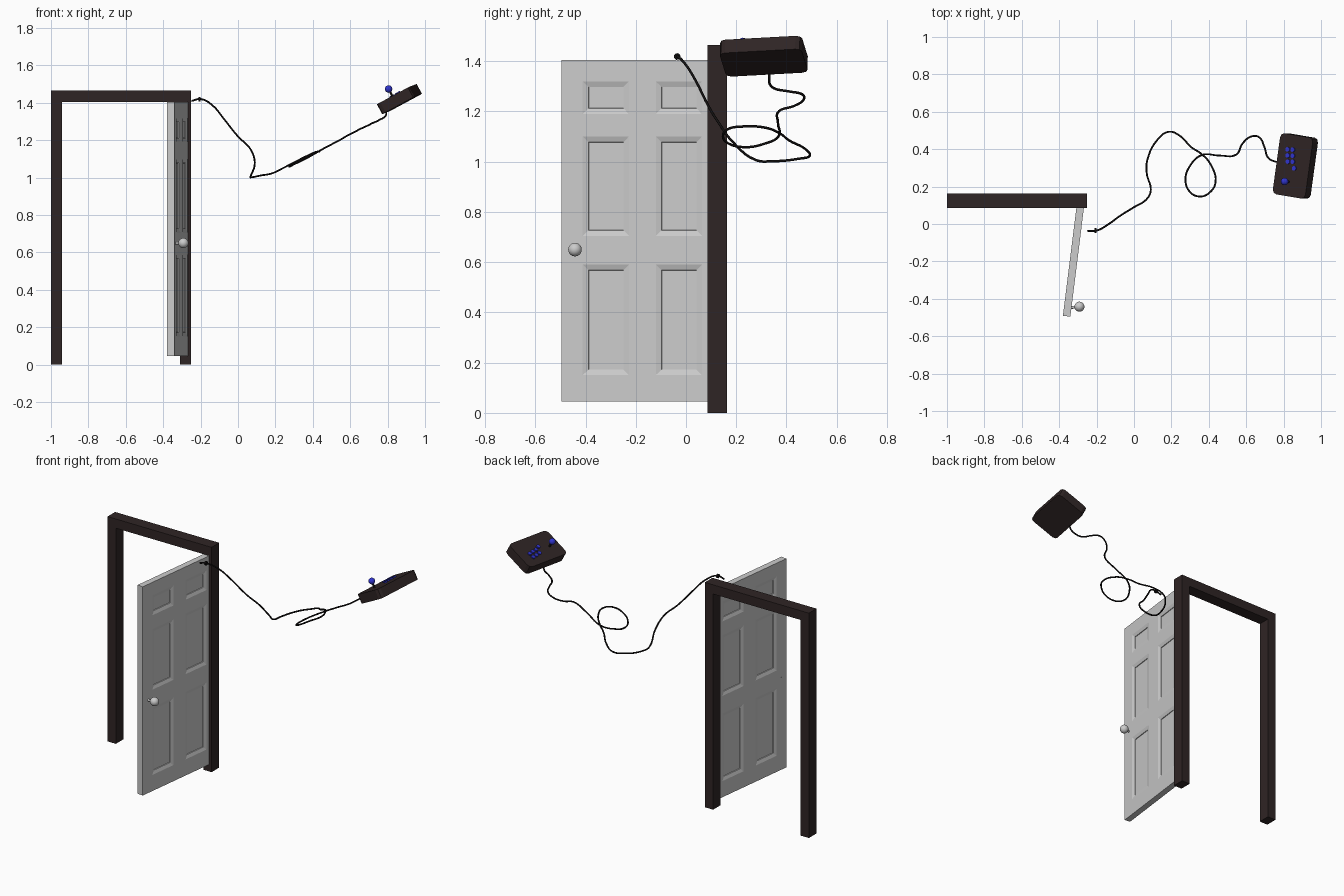
import bpy, bmesh, math
from mathutils import Vector, Matrix, Euler

if "Cube" in bpy.data.objects:
    bpy.data.objects.remove(bpy.data.objects["Cube"])


def material(name, rgb):
    m = bpy.data.materials.new(name)
    m.diffuse_color = (*rgb, 1)
    m.use_nodes = True
    m.node_tree.nodes["Principled BSDF"].inputs["Base Color"].default_value = m.diffuse_color
    return m


BROWN = material("dark brown", (0.028, 0.018, 0.018))
GREY = material("light grey", (0.6, 0.6, 0.6))
BLACK = material("cable black", (0.006, 0.005, 0.005))
BLUE = material("button blue", (0.03, 0.035, 0.62))


def make(name, bm, mat, matrix=None):
    bmesh.ops.recalc_face_normals(bm, faces=bm.faces[:])
    me = bpy.data.meshes.new(name)
    bm.to_mesh(me)
    bm.free()
    me.materials.append(mat)
    ob = bpy.data.objects.new(name, me)
    bpy.context.collection.objects.link(ob)
    if matrix:
        ob.matrix_world = matrix
    return ob


def smooth(ob):
    bpy.ops.object.select_all(action='DESELECT')
    ob.select_set(True)
    bpy.context.view_layer.objects.active = ob
    bpy.ops.object.shade_smooth_by_angle(angle=math.radians(40))


def rod(name, a, b, r, mat, matrix=None, sides=16):
    a, b = Vector(a), Vector(b)
    bm = bmesh.new()
    rot = (b - a).to_track_quat('Z', 'Y').to_matrix().to_4x4()
    bmesh.ops.create_cone(bm, cap_ends=True, segments=sides, radius1=r, radius2=r,
                          depth=(b - a).length,
                          matrix=Matrix.Translation((a + b) / 2) @ rot)
    smooth(make(name, bm, mat, matrix))


def ball(name, c, r, mat, matrix=None):
    bm = bmesh.new()
    bmesh.ops.create_uvsphere(bm, u_segments=20, v_segments=12, radius=r,
                              matrix=Matrix.Translation(c))
    smooth(make(name, bm, mat, matrix))


# Door frame: one arch profile extruded backwards
bm = bmesh.new()
arch = [(-1, 0), (-0.94, 0), (-0.94, 1.405), (-0.31, 1.405),
        (-0.31, 0), (-0.25, 0), (-0.25, 1.465), (-1, 1.465)]
face = bm.faces.new([bm.verts.new((x, 0.085, z)) for x, z in arch])
ext = bmesh.ops.extrude_face_region(bm, geom=[face])
bmesh.ops.translate(bm, vec=(0, 0.078, 0),
                    verts=[v for v in ext["geom"] if isinstance(v, bmesh.types.BMVert)])
make("door_frame", bm, BROWN)

# Door leaf: slab cut into a grid, six panels recessed on both sides
L, T, Z0, Z1 = 0.648, 0.04, 0.045, 1.405
cols = [(-0.563, -0.378), (-0.27, -0.085)]
rows = [(0.15, 0.59), (0.705, 1.10), (1.19, 1.32)]
bm = bmesh.new()
bmesh.ops.create_cube(bm, size=1, matrix=Matrix.Translation((0, -L / 2, (Z0 + Z1) / 2))
                      @ Matrix.Diagonal((T, L, Z1 - Z0, 1)))
for axis, spans in ((Vector((0, 1, 0)), cols), (Vector((0, 0, 1)), rows)):
    for cut in (c for s in spans for c in s):
        bmesh.ops.bisect_plane(bm, geom=bm.verts[:] + bm.edges[:] + bm.faces[:],
                               plane_co=axis * cut, plane_no=axis)
bm.normal_update()
panels = []
for f in bm.faces:
    c = f.calc_center_median()
    if (abs(f.normal.x) > 0.9 and any(a < c.y < b for a, b in cols)
            and any(a < c.z < b for a, b in rows)):
        panels.append(f)
bmesh.ops.inset_individual(bm, faces=panels, thickness=0.031, depth=-0.007)
bmesh.ops.inset_individual(bm, faces=panels, thickness=0.002, depth=-0.004)
make("door", bm, GREY,
     Matrix.Translation((-0.28, 0.15, 0)) @ Matrix.Rotation(math.radians(-7.1), 4, 'Z'))

# Door knob
ball("door_knob", (-0.292, -0.442, 0.65), 0.027, GREY)
rod("knob_stem", (-0.374, -0.452, 0.65), (-0.295, -0.442, 0.65), 0.007, GREY)

# Control box, tilted in the air
box = (Matrix.Translation((0.863, 0.31, 1.42)) @ Matrix.Rotation(math.radians(-9.5), 4, 'Z')
       @ Matrix.Rotation(math.radians(-28), 4, 'Y') @ Matrix.Rotation(math.radians(3.5), 4, 'X'))
bm = bmesh.new()
bmesh.ops.create_cube(bm, size=1, matrix=Matrix.Diagonal((0.2, 0.33, 0.06, 1)))
upright = [e for e in bm.edges if abs(e.verts[0].co.z - e.verts[1].co.z) > 0.01]
bmesh.ops.bevel(bm, geom=upright, offset=0.024, segments=2, profile=0.5, affect='EDGES')
make("control_box", bm, BROWN, box)

# Joystick and buttons
rod("joystick_stem", (-0.013, -0.087, 0.028), (-0.013, -0.087, 0.065), 0.006, BLACK, box)
ball("joystick_ball", (-0.013, -0.087, 0.073), 0.02, BLUE, box)
spots = [(-0.042, 0.083), (-0.012, 0.086), (-0.037, 0.051), (-0.007, 0.054),
         (-0.031, 0.019), (-0.002, 0.022), (0.012, -0.011)]
for i, (u, v) in enumerate(spots):
    rod(f"button_{i + 1}", (u, v, 0.028), (u, v, 0.037), 0.0125, BLUE, box)

# Cable: smooth curve from the box through a loop to the door
path = [(-0.249, -0.037, 1.410), (-0.20, -0.035, 1.420), (-0.135, 0, 1.385),
        (-0.08, 0.04, 1.32), (0, 0.09, 1.22), (0.065, 0.13, 1.155), (0.09, 0.185, 1.08),
        (0.067, 0.28, 1.006), (0.072, 0.345, 1.002), (0.125, 0.45, 1.012),
        (0.185, 0.493, 1.024), (0.243, 0.473, 1.052), (0.307, 0.41, 1.085),
        (0.36, 0.375, 1.112), (0.41, 0.318, 1.135), (0.436, 0.222, 1.14),
        (0.404, 0.168, 1.13), (0.35, 0.147, 1.10), (0.297, 0.174, 1.07),
        (0.275, 0.238, 1.058), (0.297, 0.307, 1.07), (0.36, 0.368, 1.10),
        (0.457, 0.366, 1.155), (0.548, 0.372, 1.203), (0.58, 0.43, 1.222),
        (0.628, 0.468, 1.247), (0.67, 0.463, 1.268), (0.698, 0.409, 1.28),
        (0.716, 0.356, 1.29), (0.755, 0.334, 1.308), (0.79, 0.332, 1.332), (0.793, 0.33, 1.36)]
cu = bpy.data.curves.new("cable", 'CURVE')
cu.dimensions = '3D'
cu.bevel_depth = 0.005
cu.bevel_resolution = 2
cu.resolution_u = 5
cu.use_fill_caps = True
sp = cu.splines.new('BEZIER')
sp.bezier_points.add(len(path) - 1)
for p, co in zip(sp.bezier_points, path):
    p.co = co
    p.handle_left_type = p.handle_right_type = 'AUTO'
cu.materials.append(BLACK)
bpy.context.collection.objects.link(bpy.data.objects.new("cable", cu))

# Plug collar at the door end
rod("cable_collar", (-0.211, -0.035, 1.419), (-0.200, -0.035, 1.419), 0.013, BLACK)
